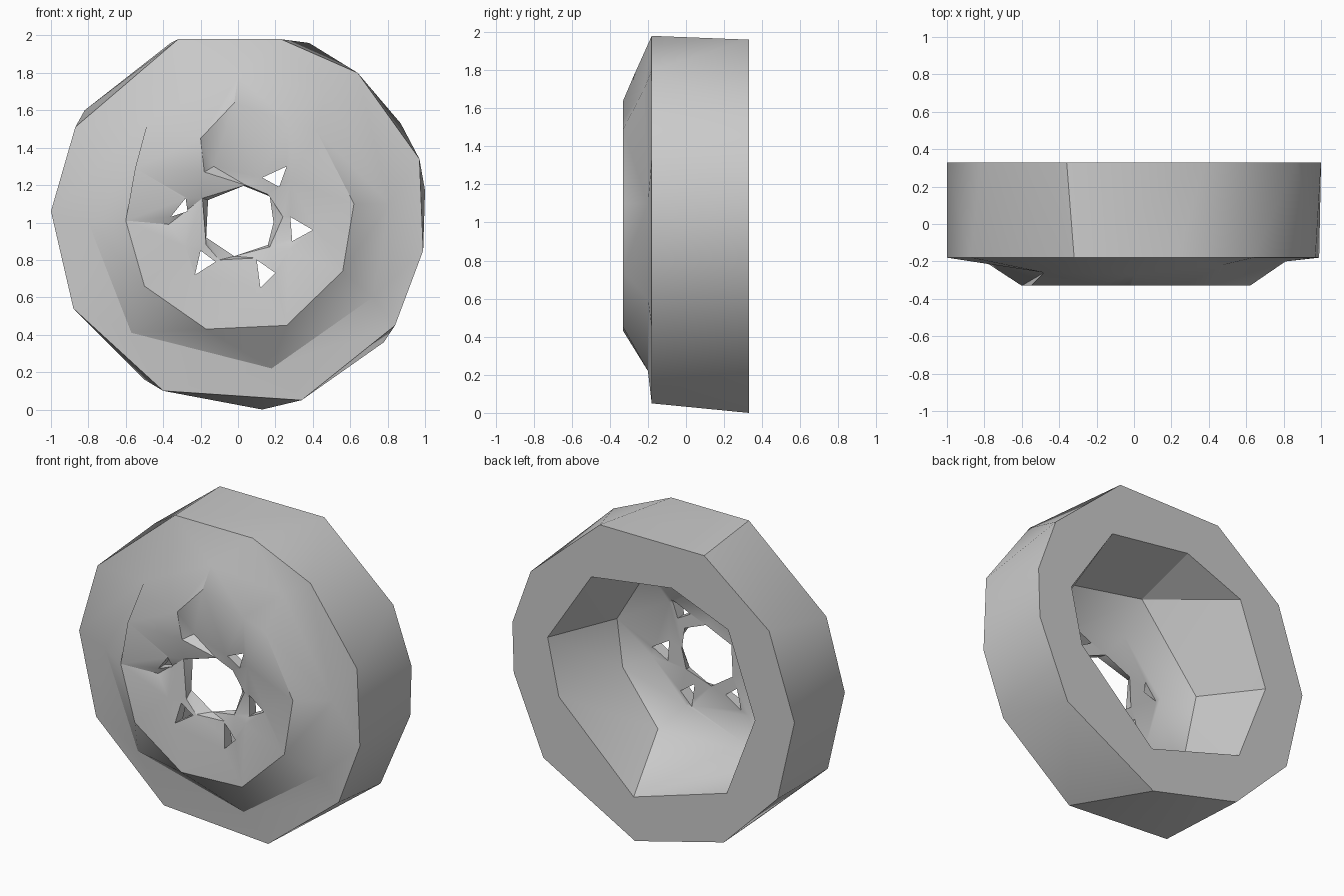
import bpy
import bmesh
from math import atan2, tau, radians

old = bpy.data.objects.get("Cube")
if old:
    bpy.data.objects.remove(old, do_unlink=True)

grey = bpy.data.materials.new("plain grey")
grey.use_nodes = True
colour = (0.6, 0.6, 0.6, 1)
grey.diffuse_color = colour
grey.node_tree.nodes["Principled BSDF"].inputs["Base Color"].default_value = colour


def angle(point):
    """Angle around the axle, which runs along y at height 1."""
    return atan2(point[1] - 1, point[0]) % tau


def make_object(name, bm):
    bmesh.ops.recalc_face_normals(bm, faces=bm.faces)
    mesh = bpy.data.meshes.new(name)
    bm.to_mesh(mesh)
    bm.free()
    mesh.materials.append(grey)
    obj = bpy.data.objects.new(name, mesh)
    bpy.context.collection.objects.link(obj)
    return obj


def bridge(bm, a, b):
    """Zip two rings of different vertex counts together by angle."""
    (va, ta), (vb, tb) = a, b
    i = j = 0
    while i < len(va) or j < len(vb):
        next_a = ta[i + 1] if i + 1 < len(ta) else ta[0] + tau
        next_b = tb[j + 1] if j + 1 < len(tb) else tb[0] + tau
        p, q = va[i % len(va)], vb[j % len(vb)]
        if j >= len(vb) or (i < len(va) and next_a <= next_b):
            bm.faces.new((p, va[(i + 1) % len(va)], q))
            i += 1
        else:
            bm.faces.new((p, vb[(j + 1) % len(vb)], q))
            j += 1


# Cross-section rings: default depth, then (x, z) or (x, z, own depth)
back_rim = (0.33, [(-.36, 1.96), (.38, 1.96), (.87, 1.53), (1, 1.17), (.99, .85),
                   (.78, .36), (.13, 0), (-.5, .16), (-.88, .54), (-1, 1.06), (-.82, 1.6)])
front_rim = (-0.18, [(-.32, 1.98), (.23, 1.98), (.64, 1.8), (.97, 1.34), (.99, .85),
                     (.84, .45), (.34, .05), (-.4, .1), (-.88, .54), (-1, 1.06), (-.87, 1.51)])
sidewall = (-0.2, [(-.48, 1.55, -.26), (0, 1.78, -.27), (.47, 1.7, -.22), (.81, 1.1),
                   (.72, .6), (.18, .22), (-.57, .41), (-.8, 1)])
ridge = (-0.33, [(-.2, 1.45), (-.02, 1.64), (.27, 1.54), (.42, 1.49), (.62, 1.1), (.56, .74),
                 (.26, .45), (-.17, .43), (-.5, .66), (-.6, 1.01), (-.55, 1.29)])
dish = (-0.31, [(-.18, 1.27), (-.13, 1.3, -.26), (.12, 1.24, -.29), (.28, 1.22), (.41, .97), (.27, .85),
                (.12, .64), (-.23, .71), (-.28, .87), (-.37, .99, -.28), (-.27, 1.13)])
hub_front = (-0.28, [(-.19, 1.13), (-.17, .88), (-.1, .8), (.1, .81), (.17, .87),
                     (.24, 1.03), (.16, 1.15), (.04, 1.2)])
hub_back = (-0.23, [(-.16, 1.12), (-.17, .92), (-.02, .82), (.16, .88), (.19, 1), (.17, 1.14), (.02, 1.2)])
well_dish = (-0.23, [(.28, 1.28), (-.12, 1.38), (-.39, 1.06), (-.28, .7), (.16, .65), (.4, .9)])
well_floor = (-0.13, [(.36, 1.5), (-.17, 1.6), (-.58, 1.1), (-.46, .52),
                      (.29, .5), (.54, .83), (.58, 1.13)])
well_mouth = (0.33, [(.44, 1.61), (-.13, 1.69), (-.53, 1.53), (-.72, 1), (-.52, .48),
                     (.14, .28), (.67, .78), (.75, 1.14)])

# Wheel body: one closed skin through all the rings
bm = bmesh.new()
rings = []
for depth, points in (back_rim, front_rim, sidewall, ridge, dish, hub_front,
                      hub_back, well_dish, well_floor, well_mouth):
    points = sorted(points, key=angle)
    verts = [bm.verts.new((p[0], p[2] if len(p) > 2 else depth, p[1])) for p in points]
    rings.append((verts, [angle(p) for p in points]))
for k, ring in enumerate(rings):
    bridge(bm, ring, rings[(k + 1) % len(rings)])
wheel = make_object("wheel", bm)

# Five three-sided slots around the hub
slots = [
    [(.28, 1.03), (.4, .96), (.29, .9)],
    [(.26, 1.3), (.13, 1.24), (.22, 1.19)],
    [(.1, .8), (.2, .73), (.12, .65)],
    [(-.2, .85), (-.23, .72), (-.12, .79)],
    [(-.28, 1.13), (-.36, 1.03), (-.27, 1.06)],
]
bm = bmesh.new()
for slot in slots:
    front = [bm.verts.new((x, -0.5, z)) for x, z in slot]
    back = [bm.verts.new((x, 0.1, z)) for x, z in slot]
    bm.faces.new(front)
    bm.faces.new(back[::-1])
    for k in range(3):
        n = (k + 1) % 3
        bm.faces.new((front[k], back[k], back[n], front[n]))
cutter = make_object("slot_cutter", bm)
cutter.hide_render = True

cut = wheel.modifiers.new("slots", "BOOLEAN")
cut.operation = "DIFFERENCE"
cut.solver = "EXACT"
cut.object = cutter
bpy.ops.object.select_all(action="DESELECT")
wheel.select_set(True)
bpy.context.view_layer.objects.active = wheel
bpy.ops.object.modifier_apply(modifier=cut.name)
bpy.data.objects.remove(cutter, do_unlink=True)

# Soft facets with crisp rim edges
bpy.ops.object.shade_smooth_by_angle(angle=radians(32))
